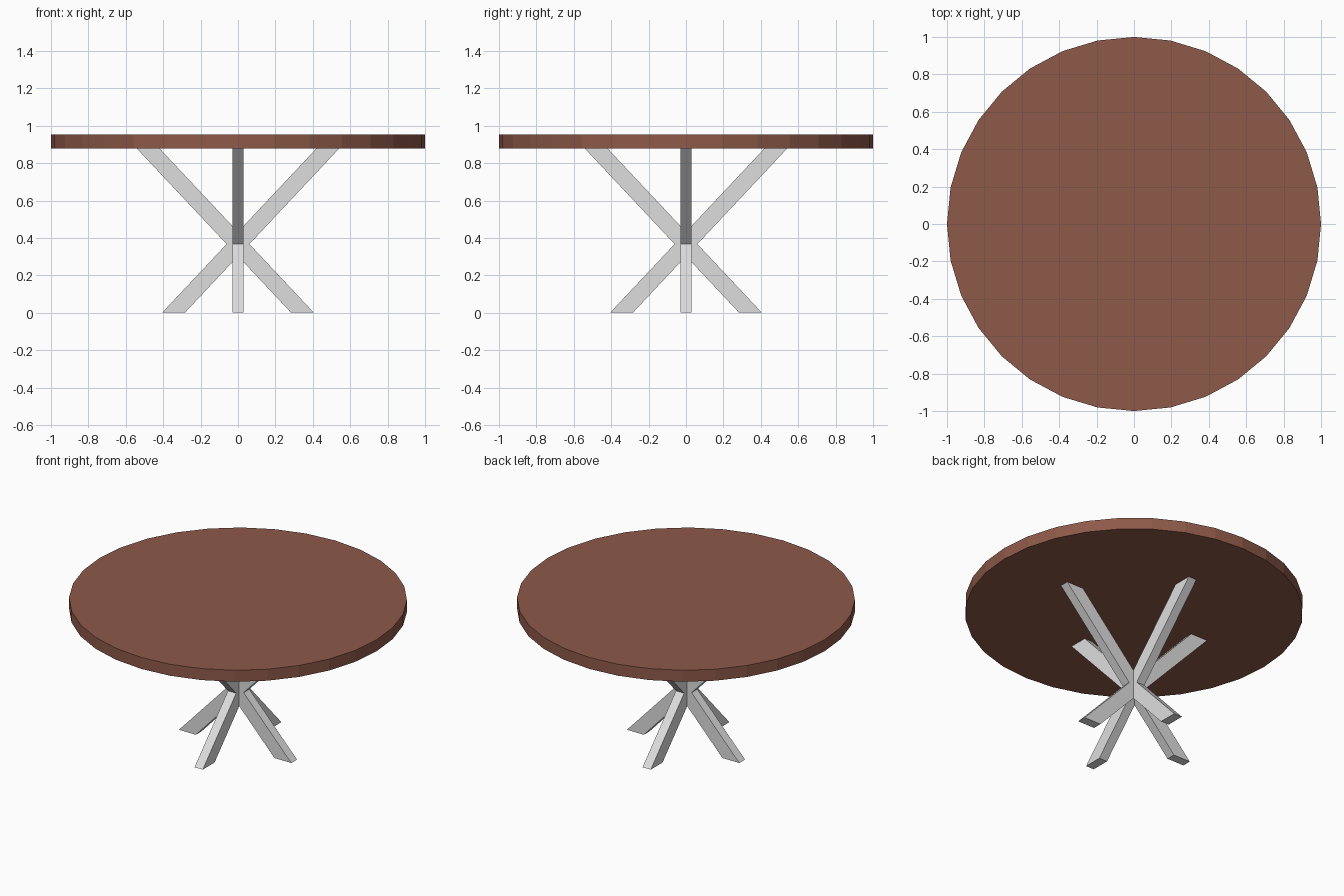
import bpy, bmesh, math

if "Cube" in bpy.data.objects:
    bpy.data.objects.remove(bpy.data.objects["Cube"])


def material(name, rgb):
    m = bpy.data.materials.new(name)
    m.diffuse_color = (*rgb, 1)
    m.use_nodes = True
    m.node_tree.nodes["Principled BSDF"].inputs["Base Color"].default_value = m.diffuse_color
    return m


wood = material("brown wood", (0.27, 0.102, 0.066))
metal = material("light grey metal", (0.73, 0.73, 0.73))

TOP_Z, UNDER_Z = 0.952, 0.877

# Round table top, 32 flat sides with a vertex on each axis
bpy.ops.mesh.primitive_cylinder_add(vertices=32, radius=1, depth=TOP_Z - UNDER_Z,
                                    location=(0, 0, (TOP_Z + UNDER_Z) / 2))
top = bpy.context.object
top.name = "table_top"
top.data.materials.append(wood)


# Slanted bar: a parallelogram in the xz plane, extruded to its thickness
def bar(name, angle):
    half = 0.0295
    profile = [(-0.406, 0), (-0.284, 0), (0.54, UNDER_Z), (0.418, UNDER_Z)]
    bm = bmesh.new()
    face = bm.faces.new([bm.verts.new((x, -half, z)) for x, z in profile])
    ext = bmesh.ops.extrude_face_region(bm, geom=[face])
    verts = [v for v in ext["geom"] if isinstance(v, bmesh.types.BMVert)]
    bmesh.ops.translate(bm, verts=verts, vec=(0, 2 * half, 0))
    bmesh.ops.recalc_face_normals(bm, faces=bm.faces)
    mesh = bpy.data.meshes.new(name)
    bm.to_mesh(mesh)
    bm.free()
    mesh.materials.append(metal)
    obj = bpy.data.objects.new(name, mesh)
    obj.rotation_euler.z = angle
    bpy.context.collection.objects.link(obj)


# Four bars crossing at the middle: two X frames at right angles
for i, side in enumerate(("right", "back", "left", "front")):
    bar(side + "_leaning_leg", i * math.pi / 2)
